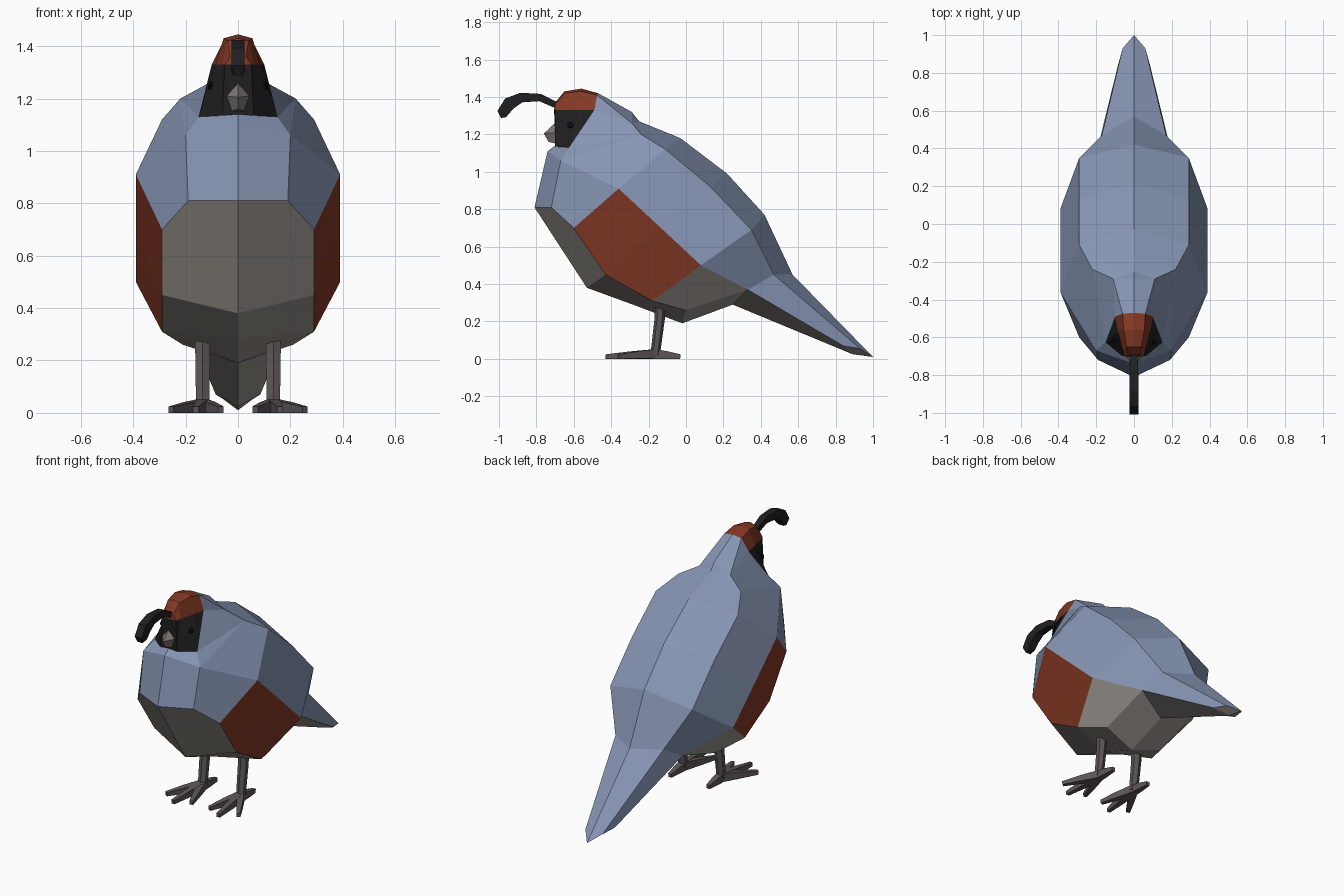
import bpy, bmesh, math
from mathutils import Vector

if "Cube" in bpy.data.objects:
    bpy.data.objects.remove(bpy.data.objects["Cube"])


def material(name, rgb):
    m = bpy.data.materials.new(name)
    m.diffuse_color = (*rgb, 1)
    m.use_nodes = True
    m.node_tree.nodes["Principled BSDF"].inputs["Base Color"].default_value = m.diffuse_color
    return m


BLUE = material("slate blue feathers", (0.24, 0.30, 0.45))
GREY = material("warm grey belly", (0.34, 0.315, 0.285))
RUST = material("rust red", (0.23, 0.040, 0.018))
BLACK = material("black feathers", (0.014, 0.014, 0.015))
LEG = material("leg grey", (0.11, 0.092, 0.10))
BEAK = material("beak grey", (0.21, 0.18, 0.18))
EYE = material("eye black", (0.004, 0.004, 0.005))


def build(name, faces, mats, mirror=True):
    """faces: list of (points, material index); mirrored over x and welded."""
    bm = bmesh.new()
    for sx in ((1, -1) if mirror else (1,)):
        for pts, mi in faces:
            f = bm.faces.new([bm.verts.new((sx * p[0], p[1], p[2])) for p in pts])
            f.material_index = mi
    bmesh.ops.remove_doubles(bm, verts=bm.verts, dist=0.0005)
    bmesh.ops.recalc_face_normals(bm, faces=bm.faces)
    me = bpy.data.meshes.new(name)
    bm.to_mesh(me)
    bm.free()
    for m in mats:
        me.materials.append(m)
    ob = bpy.data.objects.new(name, me)
    bpy.context.collection.objects.link(ob)
    return ob


def loft(rings, rule):
    """Quads between half rings; rule(ring, column) gives the colour."""
    out = []
    for i, (a, b) in enumerate(zip(rings, rings[1:])):
        for j in range(len(a) - 1):
            out.append(((a[j], b[j], b[j + 1], a[j + 1]), rule(i, j)))
    return out


def tube(path, sizes, sides=4):
    """Tapered faceted tube; sizes are (half width in x, half height)."""
    path = [Vector(p) for p in path]
    rings = []
    for i, p in enumerate(path):
        d = (path[min(i + 1, len(path) - 1)] - path[max(i - 1, 0)]).normalized()
        s = (Vector((1, 0, 0)) - d * d.x).normalized()
        u = s.cross(d)
        k = 1 / math.cos(math.pi / sides)
        ring = []
        for n in range(sides):
            t = 2 * math.pi * (n + 0.5) / sides
            q = p + s * math.cos(t) * k * sizes[i][0] + u * math.sin(t) * k * sizes[i][1]
            q.z = max(q.z, 0)
            ring.append(q)
        rings.append(ring + ring[:1])
    out = loft(rings, lambda i, j: 0)
    return out + [(rings[0][:-1], 0), (rings[-1][:-1], 0)]


# body: half rings running top, shoulder, flank, lower flank, belly
rings = [
    [(0, -.25, 1.27), (.22, -.24, 1.20), (.20, -.67, 1.06), (.19, -.72, .81), (0, -.81, .81)],
    [(0, -.03, 1.18), (.29, -.11, 1.12), (.39, -.36, .91), (.29, -.60, .70), (0, -.68, .61)],
    [(0, .22, .99), (.29, .13, .92), (.39, -.14, .705), (.29, -.43, .45), (0, -.53, .38)],
    [(0, .42, .77), (.29, .35, .69), (.39, .08, .50), (.29, -.18, .31), (0, -.27, .285)],
    [(0, .57, .45), (.17, .47, .45), (.21, .33, .37), (.21, 0, .26), (0, -.02, .19)],
]


def body_colour(i, j):
    if j == 3:
        return 1
    return (0, 2, 2, 1)[i] if j == 2 else 0


body = loft(rings, body_colour)

# neck and chest front
t, u, w, l, b = rings[0]
head_back = [(0, -.47, 1.42), (.06, -.475, 1.41), (.10, -.49, 1.33), (.15, -.625, 1.13), (0, -.70, 1.14)]
h0, h1, h2, h3, h4 = head_back
chest, nape_side, nape = (0, -.74, 1.11), (.11, -.29, 1.26), (0, -.29, 1.32)
body += [(f, 0) for f in (
    (b, l, w, chest), (chest, w, h3, h4), (h3, w, u), (h3, u, nape_side, h2),
    (h2, nape_side, h1), (h1, nape_side, nape, h0), (nape, nape_side, t),
    (nape_side, u, t), (h0, h1, h2), (h0, h2, h3, h4))]

# rump and tail
t, u, w, l, b = rings[-1]
vent = (0, .25, .29)
tip, tu, tw, tb = (0, 1.0, .01), (.06, .93, .055), (.085, .84, .07), (0, .89, .025)
body += [((w, l, b, vent), 1), ((t, u, tu, tip), 0), ((u, w, tw, tu), 0),
         ((w, vent, tb, tw), 1), ((tu, tw, tb, tip), 1)]
build("body", body, [BLUE, GREY, RUST])

# head: rust cap over a black face
cap = [
    [h0, h1, h2],
    [(0, -.56, 1.445), (.055, -.56, 1.43), (.085, -.57, 1.33)],
    [(0, -.65, 1.43), (.04, -.65, 1.42), (.06, -.67, 1.33)],
    [(0, -.70, 1.37), (.03, -.70, 1.36), (.05, -.70, 1.33)],
]
brow, brow_mid, chin = cap[3][2], (0, -.705, 1.33), (.06, -.70, 1.135)
head = loft(cap, lambda i, j: 0)
head += [((cap[3][0], cap[3][1], brow, brow_mid), 0),
         ((h2, cap[1][2], h3), 1), ((cap[1][2], cap[2][2], chin, h3), 1),
         ((cap[2][2], brow, chin), 1), ((brow, brow_mid, h4, chin), 1),
         ((h3, chin, h4), 1), ((h0, h1, h2), 1), ((h0, h2, h3, h4), 1)]
build("head", head, [RUST, BLACK])

# eyes: thin hexagonal plates following the cheek
eye_centre = Vector((.105, -.62, 1.25))
n = Vector((.9, -.25, .28)).normalized()
a = n.cross(Vector((0, 0, 1))).normalized()
c = n.cross(a)
rim = [[eye_centre + n * o + (a * math.cos(k * math.pi / 3) + c * math.sin(k * math.pi / 3)) * .018
        for k in range(7)] for o in (-.004, .004)]
build("eyes", loft(rim, lambda i, j: 0) + [(rim[0][:-1], 0), (rim[1][:-1], 0)], [EYE])

# beak
p0, p1, p2, p3 = (0, -.69, 1.27), (.05, -.69, 1.21), (.03, -.69, 1.15), (0, -.69, 1.15)
point, low = (0, -.76, 1.205), (0, -.735, 1.16)
build("beak", [((p0, p1, point), 0), ((p1, p2, low, point), 0), ((p2, p3, low), 0),
               ((p0, p1, p2, p3), 0)], [BEAK])

# curled head plume
build("plume", tube(
    [(0, -.68, 1.35), (0, -.78, 1.397), (0, -.88, 1.397), (0, -.945, 1.365), (0, -.98, 1.315), (0, -.975, 1.29)],
    [(.018, .016), (.022, .02), (.025, .026), (.025, .035), (.025, .03), (.018, .014)]), [BLACK], mirror=False)

# legs and toes
build("legs", tube([(.135, -.135, .34), (.135, -.14, .22), (.135, -.165, .02)],
                   [(.03, .026), (.028, .024), (.025, .022)], 6), [LEG])
for name, x, y in (("inner_toes", .065, -.38), ("middle_toes", .16, -.43),
                   ("outer_toes", .255, -.36), ("hind_toes", .135, -.03)):
    build(name, tube([(.135, -.165, .026), ((.135 + x) / 2, (y - .165) / 2, .02), (x, y, .012)],
                     [(.022, .026), (.018, .02), (.011, .012)]), [LEG])
